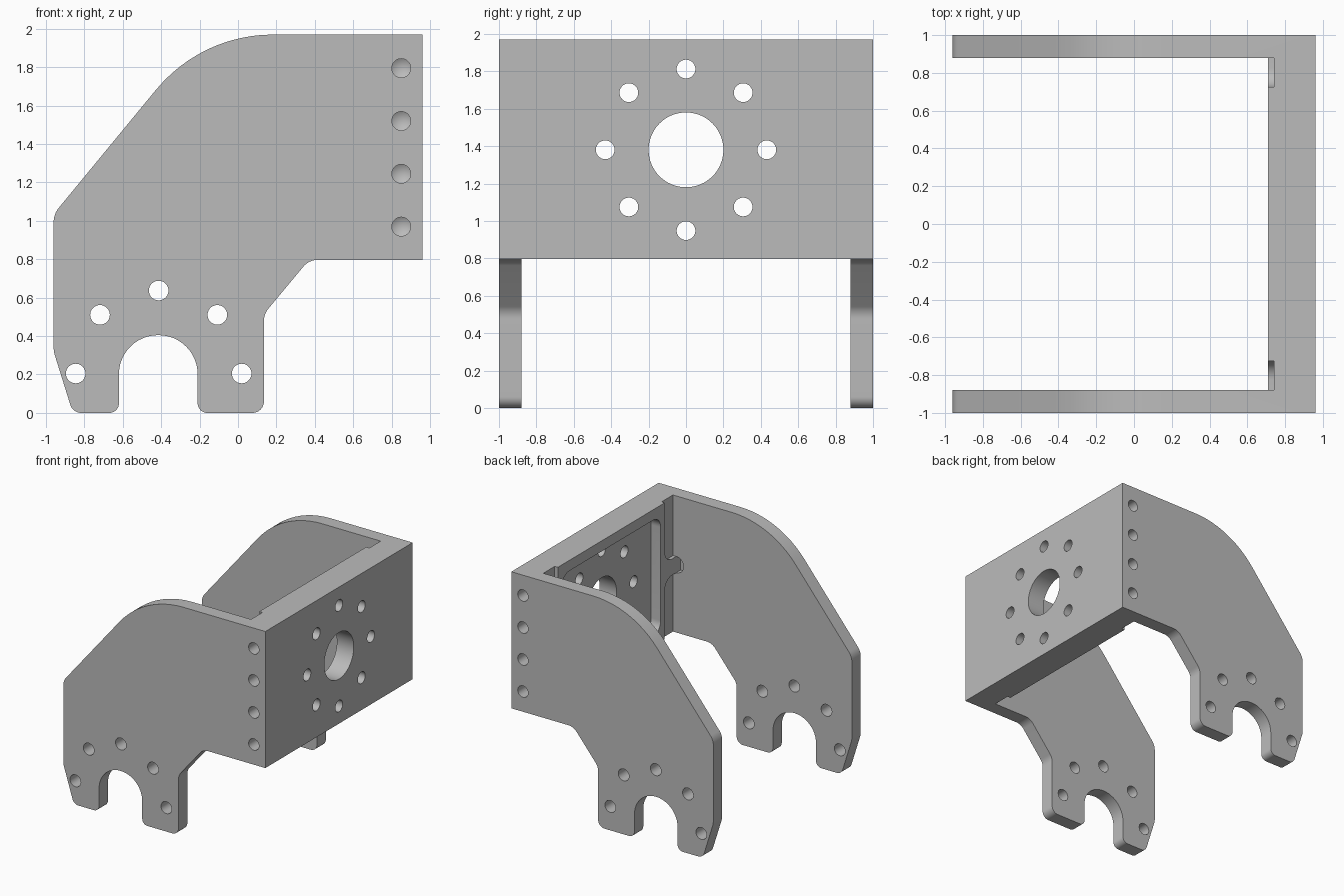
import bpy, bmesh
from math import sin, cos, pi, tan
from mathutils import Vector

if "Cube" in bpy.data.objects:
    bpy.data.objects.remove(bpy.data.objects["Cube"], do_unlink=True)

MID_Z = 1.38          # height of the bore
WALL = 0.88           # inner face of the side cheeks
INNER_X = 0.71        # inner face of the end plate

grey = bpy.data.materials.new("metal grey")
grey.use_nodes = True
grey.diffuse_color = (0.5, 0.5, 0.5, 1)
grey.node_tree.nodes["Principled BSDF"].inputs["Base Color"].default_value = (0.5, 0.5, 0.5, 1)


def rounded(corners, steps=12):
    """Outline from (u, v, radius) corners, each filleted by its radius."""
    out = []
    for i, (u, v, r) in enumerate(corners):
        p = Vector((u, v))
        if r == 0:
            out.append(p)
            continue
        d1 = (Vector(corners[i - 1][:2]) - p).normalized()
        d2 = (Vector(corners[(i + 1) % len(corners)][:2]) - p).normalized()
        half = d1.angle(d2) / 2
        centre = p + (d1 + d2).normalized() * (r / sin(half))
        start = p + d1 * (r / tan(half)) - centre
        end = p + d2 * (r / tan(half)) - centre
        for k in range(steps + 1):
            # Blend by angle, keeping the radius constant
            t = k / steps * (pi - 2 * half)
            across = (end - start * cos(pi - 2 * half)) / sin(pi - 2 * half)
            out.append(centre + start * cos(t) + across * sin(t))
    return out


def circle(u, v, r, n=40):
    return [Vector((u + r * cos(2 * pi * k / n), v + r * sin(2 * pi * k / n))) for k in range(n)]


def box(u0, v0, u1, v1):
    return rounded([(u0, v0, 0), (u1, v0, 0), (u1, v1, 0), (u0, v1, 0)])


def prism(name, outline, axis, a, b, tip=None):
    """Extrude an outline along x or y; tip closes the far end as a cone."""
    def place(p, t):
        return (t, p[0], p[1]) if axis == "X" else (p[0], t, p[1])
    bm = bmesh.new()
    lo = [bm.verts.new(place(p, a)) for p in outline]
    hi = [bm.verts.new(place(p, b)) for p in outline]
    n = len(outline)
    bm.faces.new(lo)
    for i in range(n):
        j = (i + 1) % n
        bm.faces.new((lo[i], hi[i], hi[j], lo[j]))
    if tip is None:
        bm.faces.new(hi[::-1])
    else:
        point = bm.verts.new(place(sum(outline, Vector((0, 0))) / n, tip))
        for i in range(n):
            bm.faces.new((hi[i], point, hi[(i + 1) % n]))
    # Face outward whichever way the outline was drawn
    if bm.calc_volume(signed=True) < 0:
        bmesh.ops.reverse_faces(bm, faces=bm.faces)
    mesh = bpy.data.meshes.new(name)
    bm.to_mesh(mesh)
    bm.free()
    mesh.materials.append(grey)
    ob = bpy.data.objects.new(name, mesh)
    bpy.context.collection.objects.link(ob)
    return ob


# Bracket body: side profile extruded across the full width
profile = rounded([
    (0.96, 1.97, 0), (-0.19, 1.97, 0.79), (-0.96, 1.035, 0.12),
    (-0.96, 0.32, 0.15), (-0.86, 0, 0.06), (-0.62, 0, 0.05),
    (-0.62, 0.405, 0.204), (-0.21, 0.405, 0.204), (-0.21, 0, 0.05),
    (0.135, 0, 0.06), (0.135, 0.515, 0.1), (0.37, 0.797, 0.1), (0.96, 0.797, 0)])
bracket = prism("bracket", profile, "Y", -1, 1)


def cut(outline, axis, a, b, tip=None):
    cutter = prism("cutter", outline, axis, a, b, tip)
    cutter.hide_render = True
    bpy.context.view_layer.objects.active = bracket
    mod = bracket.modifiers.new("cut", "BOOLEAN")
    mod.operation = "DIFFERENCE"
    mod.solver = "EXACT"
    mod.object = cutter
    bpy.ops.object.modifier_apply(modifier=mod.name)
    bpy.data.objects.remove(cutter, do_unlink=True)


# Open space between the cheeks
cut(box(-WALL, -1, WALL, 3), "X", -2, INNER_X)

# Shallow corner grooves, interrupted by a filleted tongue at mid height
for s in (-1, 1):
    for up in (-1, 1):
        cut(rounded([(s * 0.725, MID_Z + up * 0.07, 0.1), (s * WALL, MID_Z + up * 0.07, 0),
                     (s * WALL, MID_Z + up, 0), (s * 0.725, MID_Z + up, 0)]), "X", 0.6, 0.74)
    # Rounded end of the tongue slot in the cheek
    slot = [Vector((INNER_X - 0.07 * sin(pi * k / 16), MID_Z + 0.07 * cos(pi * k / 16)))
            for k in range(17)]
    cut(slot, "Y", s * 0.8, s * 0.94)

# Rounded pocket on the inside of the end plate
cut(rounded([(-0.67, 0.88, 0.1), (0.67, 0.88, 0.1), (0.67, 1.88, 0.1), (-0.67, 1.88, 0.1)]),
    "X", 0.6, 0.8)

# Bore and its ring of bolt holes
cut(circle(0, MID_Z, 0.2, 64), "X", 0.5, 1.2)
for k in range(8):
    a = k * pi / 4
    cut(circle(0.432 * cos(a), MID_Z + 0.432 * sin(a), 0.05), "X", 0.5, 1.2)

# Bolt holes around the leg notch, through both cheeks
for k in range(5):
    a = k * pi / 4
    cut(circle(-0.413 + 0.432 * cos(a), 0.205 + 0.432 * sin(a), 0.051), "Y", -1.2, 1.2)

# Blind drilled holes along the corner edges
for s in (-1, 1):
    for k in range(4):
        cut(circle(0.85, 0.97 + k * 0.275, 0.049), "Y", s * 1.1, s * 0.75, s * 0.72)

# Smooth shading with crisp edges
bpy.ops.object.select_all(action="DESELECT")
bracket.select_set(True)
bpy.context.view_layer.objects.active = bracket
bpy.ops.object.shade_smooth_by_angle(angle=pi / 6)
